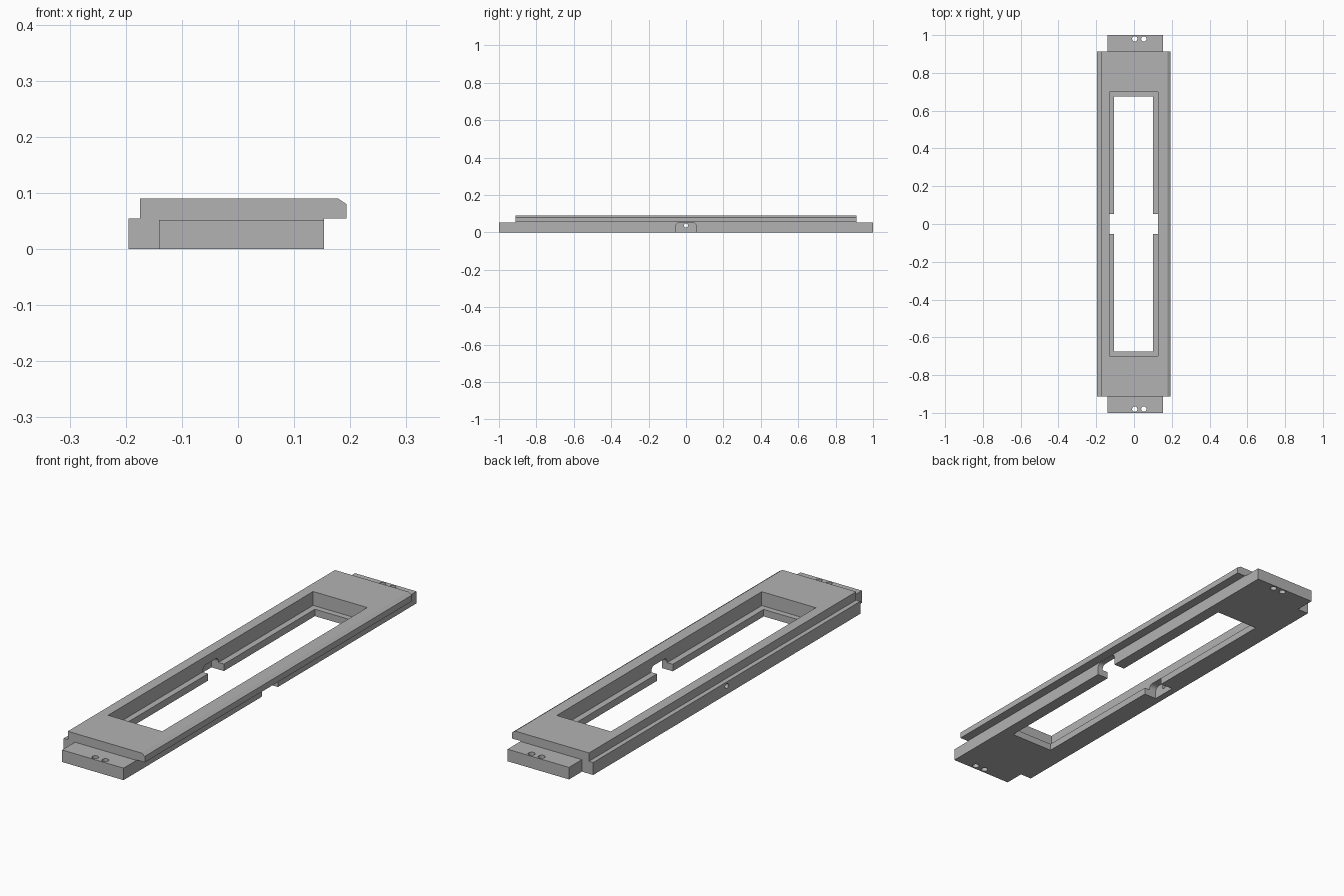
import bpy, bmesh, math

cube = bpy.data.objects.get("Cube")
if cube:
    bpy.data.objects.remove(cube)

grey = bpy.data.materials.new("plain grey")
grey.use_nodes = True
grey.diffuse_color = (0.45, 0.45, 0.45, 1)
grey.node_tree.nodes["Principled BSDF"].inputs["Base Color"].default_value = grey.diffuse_color


def prism(name, outline, start, end, axis):
    """Extrude a closed 2D outline along one axis from start to end."""
    place = {"x": lambda a, b, t: (t, a, b),
             "y": lambda a, b, t: (a, t, b),
             "z": lambda a, b, t: (a, b, t)}[axis]
    bm = bmesh.new()
    face = bm.faces.new([bm.verts.new(place(a, b, start)) for a, b in outline])
    move = place(0, 0, end - start)
    extruded = bmesh.ops.extrude_face_region(bm, geom=[face], use_keep_orig=True)["geom"]
    bmesh.ops.translate(bm, vec=move, verts=[v for v in extruded if isinstance(v, bmesh.types.BMVert)])
    bmesh.ops.recalc_face_normals(bm, faces=bm.faces)
    mesh = bpy.data.meshes.new(name)
    bm.to_mesh(mesh)
    bm.free()
    mesh.materials.append(grey)
    obj = bpy.data.objects.new(name, mesh)
    bpy.context.collection.objects.link(obj)
    return obj


def rect(a0, a1, b0, b1):
    return [(a0, b0), (a1, b0), (a1, b1), (a0, b1)]


def arc(a, b, radius, first, last, steps):
    return [(a + radius * math.cos(math.radians(first + (last - first) * i / steps)),
             b + radius * math.sin(math.radians(first + (last - first) * i / steps)))
            for i in range(steps + 1)]


def circle(a, b, radius, sides=24):
    return arc(a, b, radius, 0, 360, sides)[:-1]


def cut(target, cutters):
    """Subtract the cutters, then remove them."""
    for cutter in cutters:
        cutter.hide_render = True
        mod = target.modifiers.new("cut", "BOOLEAN")
        mod.operation, mod.solver, mod.object = "DIFFERENCE", "EXACT", cutter
    bpy.context.view_layer.update()
    graph = bpy.context.evaluated_depsgraph_get()
    mesh = bpy.data.meshes.new_from_object(target.evaluated_get(graph))
    target.modifiers.clear()
    target.data = mesh
    for cutter in cutters:
        bpy.data.objects.remove(cutter)


# Stepped frame with a chamfered overhanging lip
END = 0.912
section = [(-0.195, 0), (0.153, 0), (0.153, 0.054), (0.193, 0.054), (0.193, 0.08),
           (0.178, 0.09), (-0.175, 0.09), (-0.175, 0.054), (-0.195, 0.054)]
frame = prism("frame", section, -END, END, "y")

# Window with inner ledge, arched cross channel and pin hole
arch = ([(-0.054, -0.02), (0.054, -0.02)] + arc(0.034, 0.033, 0.02, 0, 90, 6)
        + arc(-0.034, 0.033, 0.02, 90, 180, 6))
cut(frame, [
    prism("window_upper", rect(-0.131, 0.128, -0.7, 0.7), 0.03, 0.12, "z"),
    prism("window_lower", rect(-0.105, 0.101, -0.675, 0.675), -0.02, 0.1, "z"),
    prism("channel", arch, -0.165, 0.18, "x"),
    prism("pin_hole", circle(0, 0.036, 0.011), -0.22, -0.15, "x"),
])

# End tongues, each with two screw holes
for side, name in ((-1, "front_tongue"), (1, "back_tongue")):
    tongue = prism(name, rect(-0.141, 0.153, 0, 0.052), side * END, side, "y")
    cut(tongue, [prism("screw_hole", circle(x, side * 0.98, 0.014), -0.02, 0.1, "z")
                 for x in (0.004, 0.052)])
